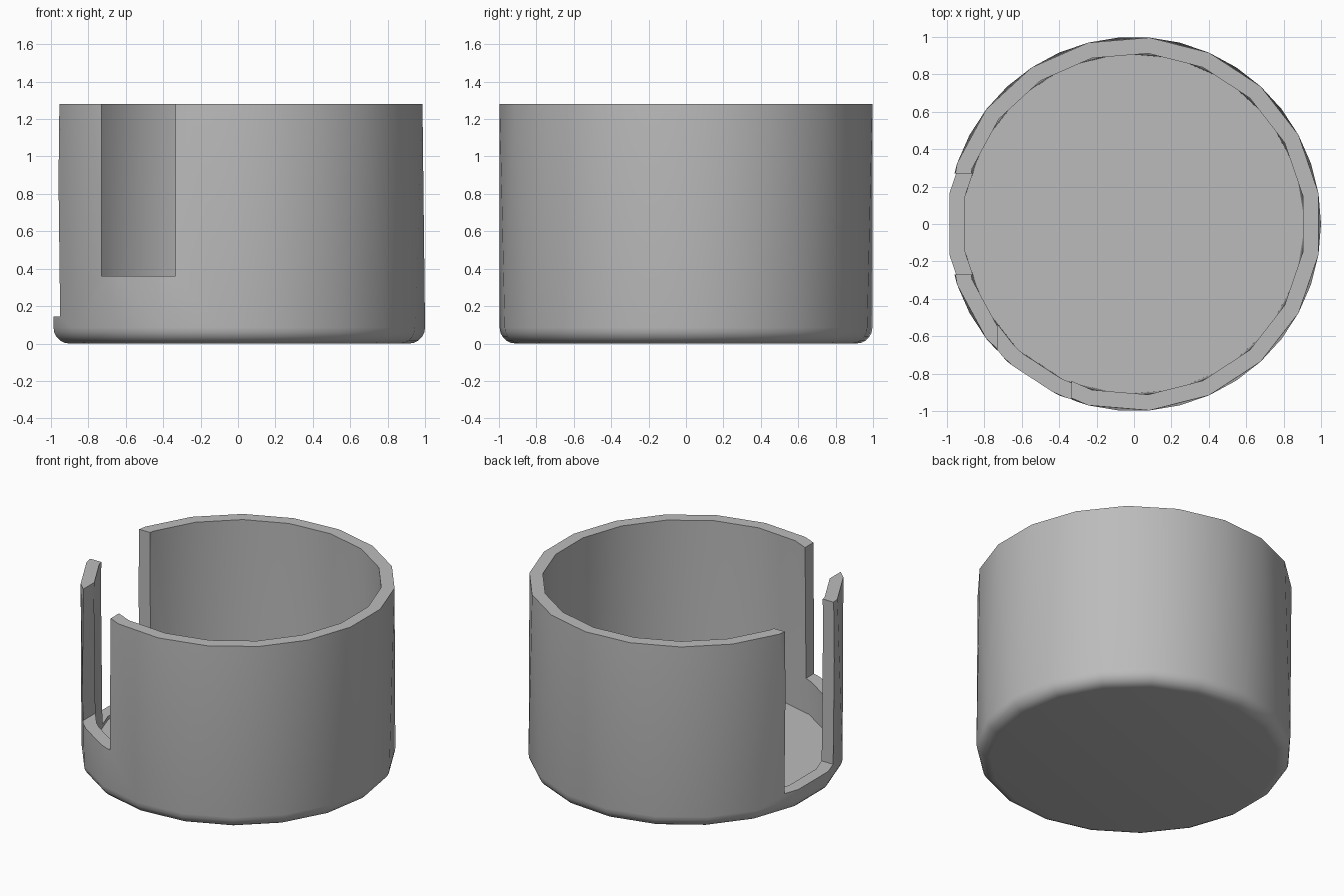
import bpy, bmesh, math

cube = bpy.data.objects.get("Cube")
if cube:
    bpy.data.objects.remove(cube, do_unlink=True)

SIDES = 19
HEIGHT = 1.28
FLOOR = 0.12
FILLET = 0.085
OUTER, INNER = 1.0, 0.915

grey = bpy.data.materials.new("plain grey")
grey.use_nodes = True
colour = (0.5, 0.5, 0.5, 1)
grey.diffuse_color = colour
grey.node_tree.nodes["Principled BSDF"].inputs["Base Color"].default_value = colour


def add_object(name, bm):
    bmesh.ops.recalc_face_normals(bm, faces=bm.faces)
    mesh = bpy.data.meshes.new(name)
    bm.to_mesh(mesh)
    bm.free()
    mesh.materials.append(grey)
    obj = bpy.data.objects.new(name, mesh)
    bpy.context.collection.objects.link(obj)
    return obj


def ring(bm, radius, z, twist):
    step = 2 * math.pi / SIDES
    angles = [math.pi + (i + twist) * step for i in range(SIDES)]
    return [bm.verts.new((radius * math.cos(a), radius * math.sin(a), z)) for a in angles]


def box(name, x0, x1, y0, y1, z0, z1):
    bm = bmesh.new()
    bmesh.ops.create_cube(bm, size=1)
    for v in bm.verts:
        v.co = (x1 if v.co.x > 0 else x0, y1 if v.co.y > 0 else y0, z1 if v.co.z > 0 else z0)
    return add_object(name, bm)


# Cup: rounded foot, coarse outer wall, rim, inner wall and floor
bm = bmesh.new()
rings = []
for k in range(6):
    a = k / 5 * math.pi / 2
    rings.append(ring(bm, OUTER - FILLET * (1 - math.sin(a)), FILLET * (1 - math.cos(a)), -0.5))
rings.append(ring(bm, OUTER, HEIGHT, 0))
rings.append(ring(bm, INNER, HEIGHT, 0))
rings.append(ring(bm, INNER, FLOOR, -0.5))

for n, (low, high) in enumerate(zip(rings, rings[1:])):
    for i in range(SIDES):
        j = (i + 1) % SIDES
        if n == 5:      # outer wall, turned half a side from foot to rim
            bm.faces.new((low[i], low[j], high[i]))
            bm.faces.new((low[j], high[j], high[i]))
        elif n == 7:    # inner wall, turned back again
            bm.faces.new((low[i], low[j], high[j]))
            bm.faces.new((low[i], high[j], high[i]))
        else:
            bm.faces.new((low[i], low[j], high[j], high[i]))
bm.faces.new(rings[0])
bm.faces.new(rings[-1])
cup = add_object("cup_body", bm)

# Two open slots through the wall
slots = [
    box("wide_slot_cutter", -1.3, -0.5, -0.27, 0.27, 0.144, 1.6),
    box("narrow_slot_cutter", -0.73, -0.335, -1.3, -0.4, 0.36, 1.6),
]
bpy.ops.object.select_all(action="DESELECT")
bpy.context.view_layer.objects.active = cup
cup.select_set(True)
for slot in slots:
    slot.hide_render = True
    cut = cup.modifiers.new(slot.name, "BOOLEAN")
    cut.operation = "DIFFERENCE"
    cut.solver = "EXACT"
    cut.object = slot
    bpy.ops.object.modifier_apply(modifier=cut.name)
    bpy.data.objects.remove(slot, do_unlink=True)

bpy.ops.object.shade_smooth_by_angle(angle=math.radians(35))
